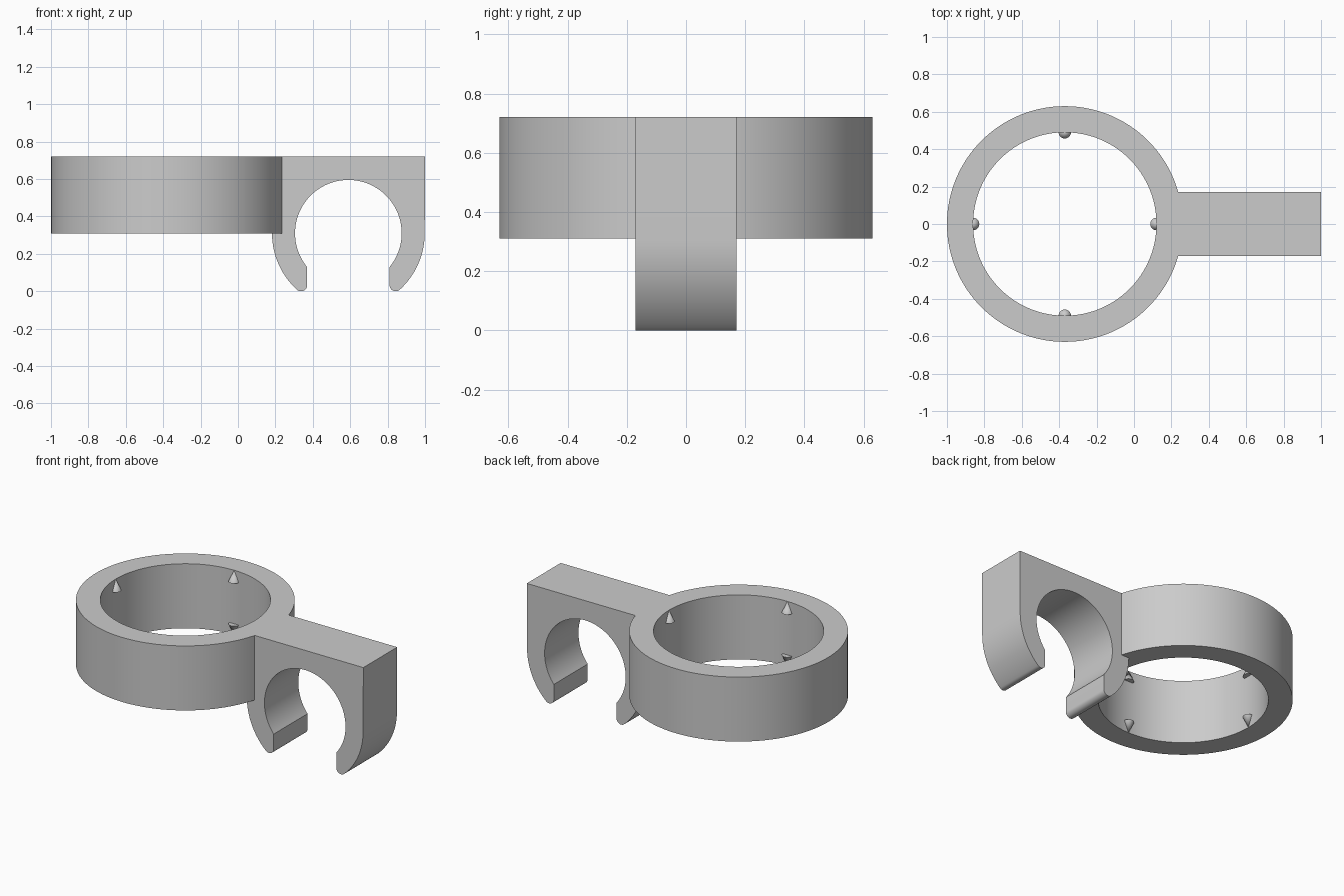
import bpy, bmesh
from math import cos, sin, pi, radians, atan2, hypot, sqrt

cube = bpy.data.objects.get("Cube")
if cube:
    bpy.data.objects.remove(cube, do_unlink=True)

grey = bpy.data.materials.new("plain grey")
grey.use_nodes = True
grey.diffuse_color = (0.6, 0.6, 0.6, 1)
grey.node_tree.nodes["Principled BSDF"].inputs["Base Color"].default_value = (0.6, 0.6, 0.6, 1)

RING_X, RING_OUT, RING_IN = -0.37, 0.63, 0.49
LOW, TOP = 0.31, 0.72
CLIP_X, CLIP_OUT, CLIP_IN, HALF_W = 0.59, 0.41, 0.285, 0.17
TIP_R, GAP = 0.033, 0.22


def make_object(name, bm):
    bmesh.ops.recalc_face_normals(bm, faces=bm.faces)
    mesh = bpy.data.meshes.new(name)
    bm.to_mesh(mesh)
    bm.free()
    mesh.materials.append(grey)
    obj = bpy.data.objects.new(name, mesh)
    bpy.context.collection.objects.link(obj)
    return obj


def activate(obj):
    bpy.ops.object.select_all(action='DESELECT')
    obj.select_set(True)
    bpy.context.view_layer.objects.active = obj


def arc(cx, cz, r, start, end, n):
    angles = [start + (end - start) * i / n for i in range(n + 1)]
    return [(cx + r * cos(a), cz + r * sin(a)) for a in angles]


# Ring: rectangular section revolved about a vertical axis
bm = bmesh.new()
N = 128
loops = []
for r, z in ((RING_IN, LOW), (RING_OUT, LOW), (RING_OUT, TOP), (RING_IN, TOP)):
    loops.append([bm.verts.new((RING_X + r * cos(2 * pi * i / N), r * sin(2 * pi * i / N), z))
                  for i in range(N)])
for k in range(4):
    a, b = loops[k], loops[(k + 1) % 4]
    for i in range(N):
        j = (i + 1) % N
        bm.faces.new((a[i], a[j], b[j], b[i]))
ring = make_object("holder_ring", bm)

# Clip: half outline with a rounded jaw tip, mirrored and extruded
tip_x, tip_z = GAP + TIP_R, TIP_R
tip_angle = atan2(tip_z - LOW, tip_x)
outer_r = hypot(tip_x, tip_z - LOW) + TIP_R
jaw_angle = -atan2(sqrt(CLIP_IN ** 2 - GAP ** 2), GAP)
half = [(CLIP_OUT, TOP)]
half += arc(0, LOW, outer_r, 0, tip_angle, 16)
half += arc(tip_x, tip_z, TIP_R, tip_angle, -pi, 12)[1:]
half += arc(0, LOW, CLIP_IN, jaw_angle, pi / 2, 40)
outline = half + [(-x, z) for x, z in reversed(half[:-1])]
bm = bmesh.new()
face = bm.faces.new([bm.verts.new((CLIP_X + x, -HALF_W, z)) for x, z in outline])
ext = bmesh.ops.extrude_face_region(bm, geom=[face])
moved = [v for v in ext["geom"] if isinstance(v, bmesh.types.BMVert)]
bmesh.ops.translate(bm, verts=moved, vec=(0, 2 * HALF_W, 0))
clip = make_object("pipe_clip", bm)

# Fuse the clip into the ring
activate(ring)
mod = ring.modifiers.new("fuse clip", 'BOOLEAN')
mod.operation, mod.solver, mod.object = 'UNION', 'EXACT', clip
bpy.ops.object.modifier_apply(modifier=mod.name)
bpy.data.objects.remove(clip, do_unlink=True)
ring.name = "ring_with_clip"
bpy.ops.object.shade_smooth_by_angle(angle=radians(30))

# Grip bumps: small cones on the inner wall, tapering to the ring edges
H = 0.07
for level, z, flip in (("upper", TOP - H / 2, 0), ("lower", LOW + H / 2, pi)):
    for i in range(4):
        a = i * pi / 2
        bpy.ops.mesh.primitive_cone_add(
            vertices=32, radius1=TIP_R, radius2=0, depth=H, rotation=(flip, 0, 0),
            location=(RING_X + RING_IN * cos(a), RING_IN * sin(a), z))
        bump = bpy.context.object
        bump.name = f"{level}_grip_bump_{i + 1}"
        bump.data.materials.append(grey)
        bpy.ops.object.shade_smooth_by_angle(angle=radians(30))
